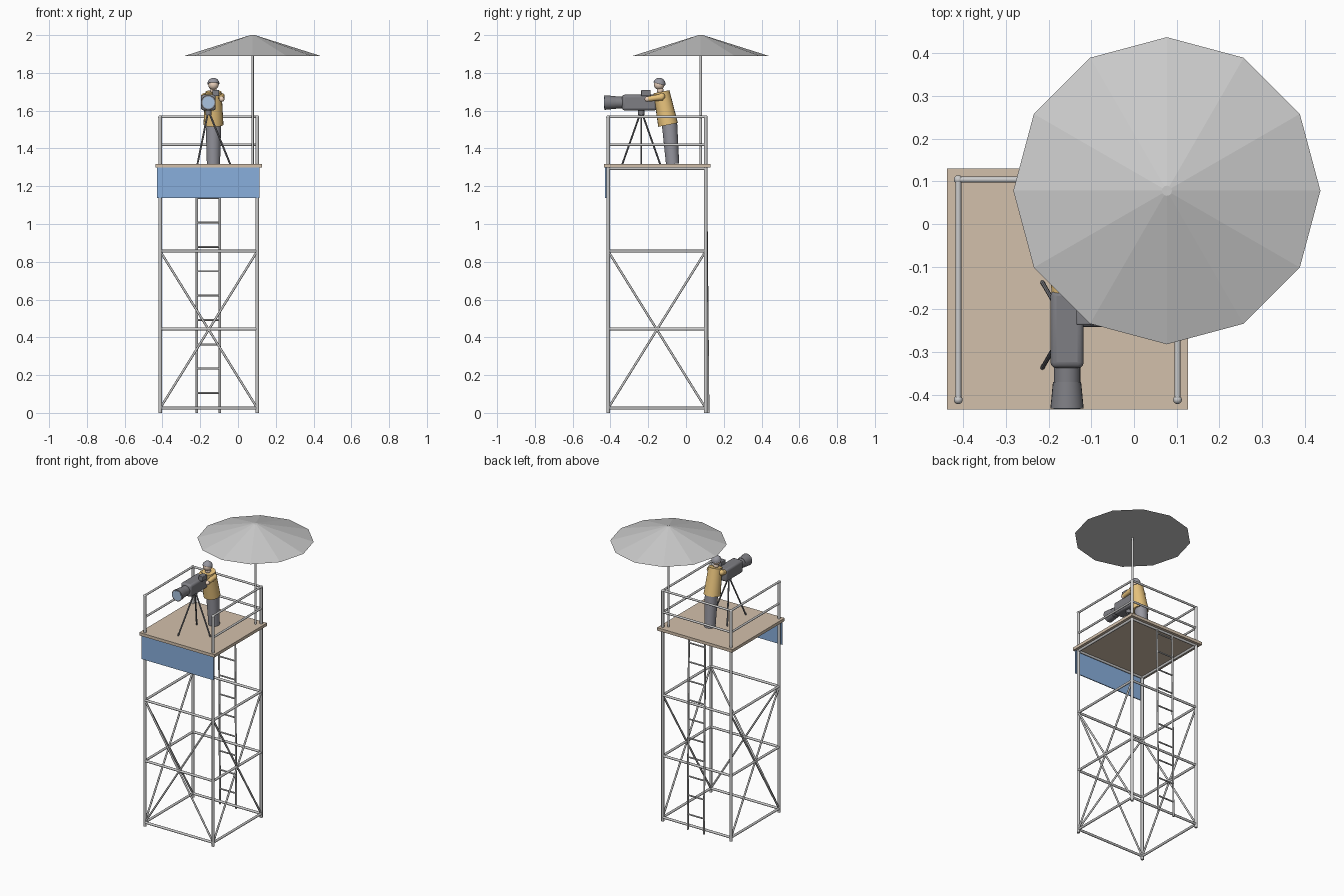
import bpy, math
from mathutils import Vector

if "Cube" in bpy.data.objects:
    bpy.data.objects.remove(bpy.data.objects["Cube"])


def mat(name, r, g, b):
    m = bpy.data.materials.new(name)
    m.diffuse_color = (r, g, b, 1)
    m.use_nodes = True
    m.node_tree.nodes["Principled BSDF"].inputs["Base Color"].default_value = m.diffuse_color
    return m


WOOD = mat("wood", 0.65, 0.53, 0.41)
BLUE = mat("blue_cloth", 0.25, 0.43, 0.72)
ORANGE = mat("jacket_orange", 0.80, 0.54, 0.20)
DARK = mat("dark_grey", 0.21, 0.21, 0.23)
TROUSER = mat("trouser_grey", 0.31, 0.31, 0.35)
SKIN = mat("skin", 0.85, 0.66, 0.52)
GLASS = mat("lens_glass", 0.40, 0.55, 0.75)


def finish(name, m, smooth=True):
    o = bpy.context.object
    o.name = name
    if m:
        o.data.materials.append(m)
    if smooth:
        bpy.ops.object.shade_smooth_by_angle(angle=math.radians(40))
    return o


def tube(name, a, b, r1, r2=None, m=None, n=12):
    a, b = Vector(a), Vector(b)
    d = b - a
    bpy.ops.mesh.primitive_cone_add(vertices=n, radius1=r1, radius2=r1 if r2 is None else r2,
                                    depth=d.length, location=(a + b) / 2)
    bpy.context.object.rotation_euler = d.to_track_quat('Z', 'Y').to_euler()
    return finish(name, m)


def box(name, lo, hi, m=None, bevel=0):
    lo, hi = Vector(lo), Vector(hi)
    bpy.ops.mesh.primitive_cube_add(size=1, location=(lo + hi) / 2)
    o = bpy.context.object
    o.scale = hi - lo
    bpy.ops.object.transform_apply(location=False, rotation=False, scale=True)
    finish(name, m, bevel > 0)
    if bevel:
        mod = o.modifiers.new("bevel", 'BEVEL')
        mod.width, mod.segments = bevel, 3
    return o


def ball(name, c, r, m=None, seg=16, rings=10):
    bpy.ops.mesh.primitive_uv_sphere_add(segments=seg, ring_count=rings, radius=r, location=c)
    return finish(name, m)


# Tower posts, running up into the railing
L, R, F, B = -0.412, 0.102, -0.412, 0.104
corners = [(L, F), (R, F), (R, B), (L, B)]
for i, (x, y) in enumerate(corners):
    tube(f"post_{i}", (x, y, 0), (x, y, 1.565), 0.0095)
    ball(f"post_cap_{i}", (x, y, 1.565), 0.0105, None, 12, 8)

# Horizontal frames, cross braces and railings on each side
for i, side in enumerate(["front", "right", "back", "left"]):
    a, b = corners[i], corners[(i + 1) % 4]
    for z in (0.025, 0.444, 0.856, 1.294):
        tube(f"{side}_frame_{z}", (*a, z), (*b, z), 0.008)
    if side != "back":
        tube(f"{side}_brace_up", (*a, 0.025), (*b, 0.856), 0.006)
        tube(f"{side}_brace_down", (*a, 0.856), (*b, 0.025), 0.006)
    if side != "front":
        for z in (1.42, 1.567):
            tube(f"{side}_rail_{z}", (*a, z), (*b, z), 0.007)

# Deck and front banner
box("deck", (-0.438, -0.435, 1.298), (0.127, 0.13, 1.318), WOOD)
box("banner", (-0.428, -0.428, 1.138), (0.114, -0.422, 1.3), BLUE)

# Ladder at the back, leaning slightly
def ladder_y(z):
    return 0.118 - 0.012 * z / 1.3


for x in (-0.218, -0.096):
    tube("ladder_rail", (x, ladder_y(0), 0), (x, ladder_y(1.3), 1.3), 0.006)
for i in range(10):
    z = 0.105 + 0.129 * i
    tube(f"ladder_rung_{i}", (-0.218, ladder_y(z), z), (-0.096, ladder_y(z), z), 0.005)

# Parasol
ux, uy = 0.077, 0.078
tube("parasol_pole", (ux, uy, 1.31), (ux, uy, 1.98), 0.0065)
bpy.ops.mesh.primitive_cone_add(vertices=12, radius1=0.36, radius2=0.012, depth=0.11,
                                location=(ux, uy, 1.945))
finish("parasol_canopy", None, False)

# Tripod
cx, cy, cz = -0.157, -0.237, 1.643
for i in range(3):
    t = math.radians(120 * i)
    tube(f"tripod_leg_{i}", (cx + 0.116 * math.cos(t), cy + 0.116 * math.sin(t), 1.316),
         (cx, cy, 1.6), 0.005, m=DARK, n=8)
tube("tripod_head", (cx, cy, 1.578), (cx, cy, 1.61), 0.016, m=DARK)

# Film camera with lens and viewfinder
box("camera_body", (cx - 0.039, -0.338, 1.601), (cx + 0.039, -0.155, 1.685), DARK, 0.014)
tube("lens_barrel", (cx, -0.33, cz), (cx, -0.375, cz), 0.031, m=DARK, n=24)
tube("lens_hood", (cx, -0.37, cz), (cx, -0.432, cz), 0.033, 0.039, DARK, 24)
tube("lens_glass", (cx, -0.428, cz), (cx, -0.434, cz), 0.032, m=GLASS, n=24)
box("viewfinder", (-0.135, -0.237, 1.677), (-0.1, -0.188, 1.71), DARK, 0.004)

# Operator leaning towards the camera
px = -0.13
tube("trousers", (px, -0.071, 1.318), (px, -0.088, 1.54), 0.035, 0.041, TROUSER, 20)
torso = tube("jacket", (px, -0.095, 1.525), (px, -0.13, 1.7), 0.053, 0.043, ORANGE, 20)
ball("neck", (px, -0.137, 1.707), 0.018, SKIN)
ball("head", (px, -0.142, 1.738), 0.028, SKIN)
for s, x in (("left", -0.178), ("right", -0.088)):
    ball(f"{s}_shoulder", (x, -0.128, 1.675), 0.018, ORANGE)
    tube(f"{s}_arm", (x, -0.125, 1.672), (x + 0.002, -0.2, 1.662), 0.018, 0.014, ORANGE)
    ball(f"{s}_hand", (x + 0.002, -0.205, 1.661), 0.014, SKIN)

# Cap: upper half of a sphere, tilted back
cap = ball("cap", (px, -0.141, 1.742), 0.032, TROUSER, 16, 12)
import bmesh
bm = bmesh.new()
bm.from_mesh(cap.data)
bmesh.ops.bisect_plane(bm, geom=bm.verts[:] + bm.edges[:] + bm.faces[:], plane_co=(0, 0, 0),
                       plane_no=(0, 0, 1), clear_inner=True)
bmesh.ops.holes_fill(bm, edges=bm.edges[:])
bm.to_mesh(cap.data)
bm.free()
cap.rotation_euler.x = math.radians(-15)
